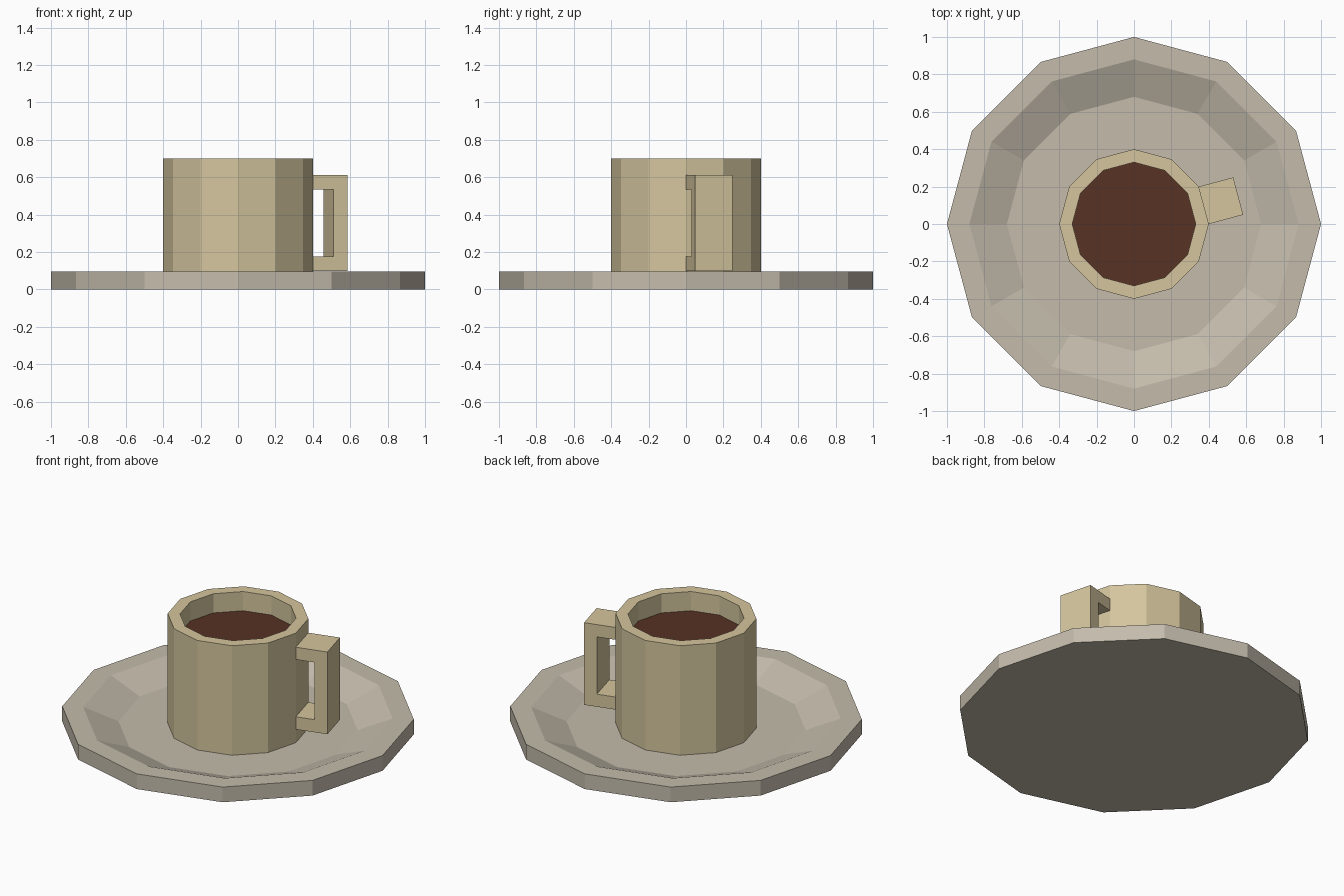
import bpy, bmesh
from math import cos, sin, pi, radians

if "Cube" in bpy.data.objects:
    bpy.data.objects.remove(bpy.data.objects["Cube"])

SIDES = 12


def material(name, rgb):
    mat = bpy.data.materials.new(name)
    mat.diffuse_color = (*rgb, 1)
    mat.use_nodes = True
    mat.node_tree.nodes["Principled BSDF"].inputs["Base Color"].default_value = mat.diffuse_color
    return mat


def finish(name, bm, mat):
    bmesh.ops.recalc_face_normals(bm, faces=bm.faces)
    mesh = bpy.data.meshes.new(name)
    bm.to_mesh(mesh)
    bm.free()
    mesh.materials.append(mat)
    obj = bpy.data.objects.new(name, mesh)
    bpy.context.collection.objects.link(obj)
    return obj


def lathe(name, profile, mat):
    """Turn (radius, z) points into a 12-sided solid, capped at both ends."""
    bm = bmesh.new()
    rings = [[bm.verts.new((r * cos(2 * pi * i / SIDES), r * sin(2 * pi * i / SIDES), z))
              for i in range(SIDES)] for r, z in profile]
    for a, b in zip(rings, rings[1:]):
        for i in range(SIDES):
            j = (i + 1) % SIDES
            bm.faces.new((a[i], a[j], b[j], b[i]))
    bm.faces.new(rings[0])
    bm.faces.new(rings[-1])
    return finish(name, bm, mat)


ceramic = material("cup_ceramic", (0.66, 0.56, 0.34))
stoneware = material("saucer_ceramic", (0.55, 0.50, 0.41))
brown = material("coffee_brown", (0.095, 0.032, 0.017))

# Saucer: straight outer edge, flat rim, sloped well
lathe("saucer", [(1, 0), (1, 0.095), (0.88, 0.095), (0.68, 0.015)], stoneware)

# Cup: hollow, with a thick rim
lathe("cup", [(0.4, 0.015), (0.4, 0.70), (0.33, 0.70), (0.33, 0.09)], ceramic)

# Coffee filling the cup
lathe("coffee", [(0.33, 0.09), (0.33, 0.58)], brown)

# Handle: square C profile as wide as one cup face, its ends sunk in the wall
profile = [(0.365, 0.612), (0.577, 0.612), (0.577, 0.098), (0.365, 0.098),
           (0.365, 0.177), (0.50, 0.177), (0.50, 0.535), (0.365, 0.535)]
half = 0.4 * sin(pi / SIDES)
bm = bmesh.new()
face = bm.faces.new([bm.verts.new((r, -half, z)) for r, z in profile])
extruded = bmesh.ops.extrude_face_region(bm, geom=[face])["geom"]
bmesh.ops.translate(bm, vec=(0, 2 * half, 0),
                    verts=[g for g in extruded if isinstance(g, bmesh.types.BMVert)])
handle = finish("handle", bm, ceramic)
handle.rotation_euler.z = radians(15)
